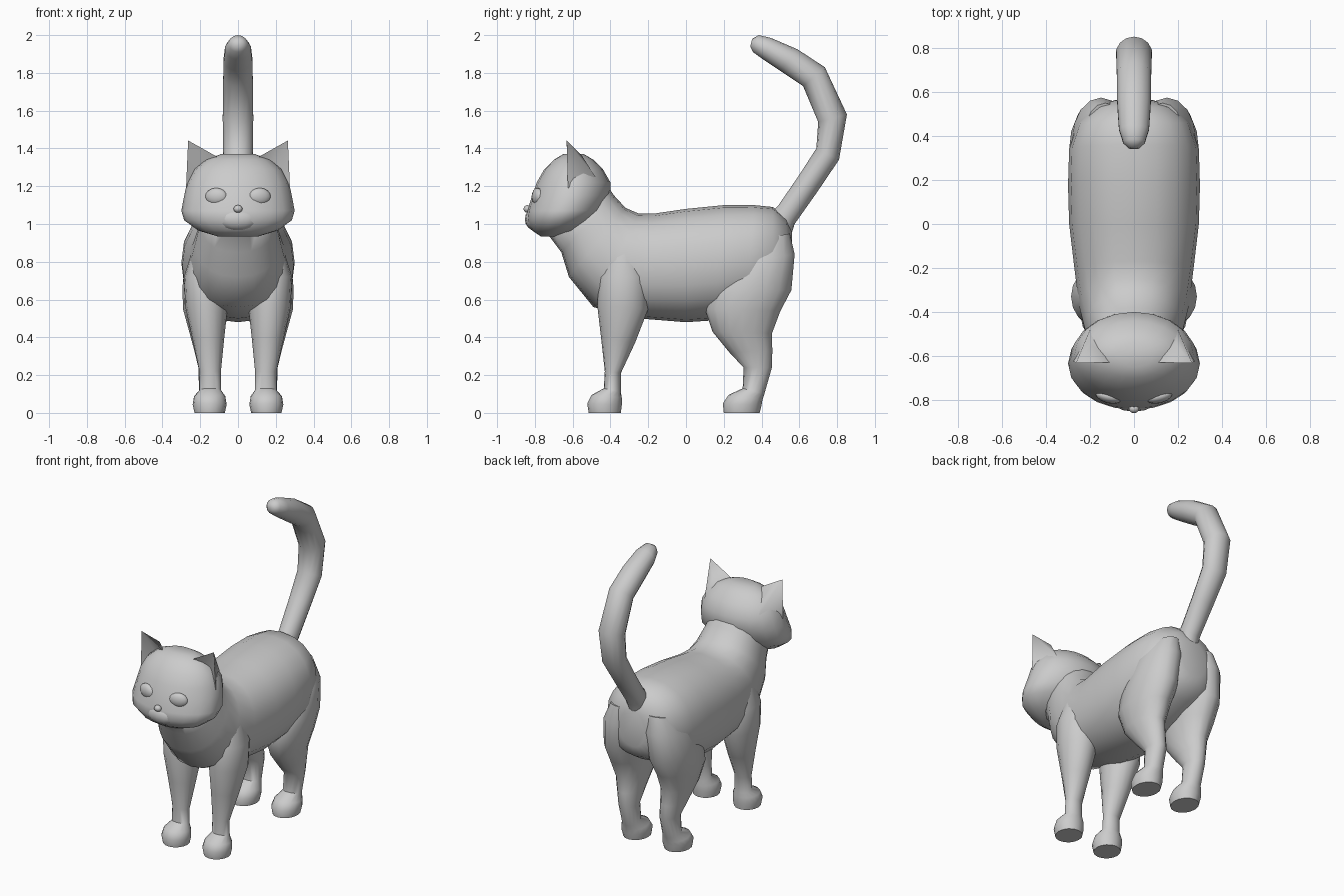
import bpy, bmesh, math
from mathutils import Vector

fur = bpy.data.materials.new("grey_fur")
fur.diffuse_color = (0.6, 0.6, 0.6, 1)


def finish(name, bm, angle=50):
    bmesh.ops.recalc_face_normals(bm, faces=bm.faces)
    me = bpy.data.meshes.new(name)
    bm.to_mesh(me)
    bm.free()
    me.materials.append(fur)
    ob = bpy.data.objects.new(name, me)
    bpy.context.collection.objects.link(ob)
    bpy.ops.object.select_all(action='DESELECT')
    ob.select_set(True)
    bpy.context.view_layer.objects.active = ob
    bpy.ops.object.shade_smooth_by_angle(angle=math.radians(angle))
    return ob


def loft(name, rings, side=1, sides=16, power=1.0, angle=50):
    """Rings are (y1, z1, y2, z2, x centre, half width)."""
    bm = bmesh.new()
    loops = []
    for y1, z1, y2, z2, xc, w in rings:
        p, q = Vector((0, y1, z1)), Vector((0, y2, z2))
        loop = []
        for i in range(sides):
            t = 2 * math.pi * i / sides
            c, s = (math.copysign(abs(f) ** power, f) for f in (math.cos(t), math.sin(t)))
            v = (p + q) / 2 + (p - q) / 2 * c
            v.x = side * (xc + w * s)
            loop.append(bm.verts.new(v))
        loops.append(loop)
    for a, b in zip(loops, loops[1:]):
        for i in range(sides):
            j = (i + 1) % sides
            bm.faces.new((a[i], a[j], b[j], b[i]))
    bm.faces.new(loops[0])
    bm.faces.new(loops[-1])
    return finish(name, bm, angle)


def ball(name, loc, size, turn=0):
    bm = bmesh.new()
    bmesh.ops.create_uvsphere(bm, u_segments=14, v_segments=8, radius=1)
    ob = finish(name, bm, 180)
    ob.location, ob.scale, ob.rotation_euler = loc, size, (0, 0, turn)
    return ob


# Torso and neck: top edge, bottom edge, width
loft("torso", [
    (-.45, 1.25, -.75, .97, 0, .17), (-.38, 1.15, -.66, .85, 0, .20),
    (-.32, 1.085, -.62, .72, 0, .225), (-.25, 1.055, -.49, .56, 0, .25),
    (-.17, 1.055, -.25, .50, 0, .27), (0, 1.08, 0, .48, 0, .295),
    (.2, 1.10, .15, .49, 0, .30), (.36, 1.10, .32, .53, 0, .295),
    (.46, 1.09, .46, .60, 0, .255), (.53, 1.03, .54, .65, 0, .18),
    (.56, .96, .565, .72, 0, .09)], sides=20, power=.9, angle=80)

# Head: front edge, back edge, width from chin to crown
head = [(.935, -.77, -.67, .11), (.965, -.815, -.55, .21), (1.02, -.845, -.48, .285),
        (1.07, -.84, -.43, .30), (1.15, -.815, -.40, .285), (1.22, -.79, -.40, .27),
        (1.29, -.75, -.44, .23), (1.34, -.70, -.49, .17), (1.37, -.65, -.54, .09)]
loft("head", [(f, z, b, z, 0, w) for z, f, b, w in head], sides=20, angle=80)
ball("muzzle", (0, -.795, 1.025), (.11, .058, .062))
ball("nose", (0, -.84, 1.08), (.024, .02, .02))

# Tail: inner edge, outer edge, width
loft("tail", [
    (.44, 1.05, .55, .92, 0, .06), (.49, 1.10, .575, 1.0, 0, .065),
    (.60, 1.26, .695, 1.17, 0, .072), (.69, 1.40, .81, 1.34, 0, .08),
    (.70, 1.54, .852, 1.58, 0, .083), (.62, 1.73, .735, 1.83, 0, .08),
    (.50, 1.81, .59, 1.925, 0, .078), (.41, 1.87, .45, 1.985, 0, .07),
    (.355, 1.91, .385, 2.0, 0, .05), (.34, 1.94, .35, 1.98, 0, .025)], sides=14, angle=80)

front_leg = [
    (-.515, 0, -.345, 0, .15, .08), (-.523, .05, -.34, .04, .15, .09),
    (-.50, .095, -.34, .08, .15, .083), (-.435, .13, -.345, .11, .147, .058),
    (-.43, .22, -.345, .21, .147, .056), (-.45, .40, -.27, .37, .157, .083),
    (-.47, .57, -.20, .55, .167, .112), (-.46, .72, -.20, .72, .178, .108),
    (-.40, .90, -.25, .90, .17, .06)]
hind_leg = [
    (.20, 0, .39, 0, .15, .08), (.195, .05, .40, .04, .15, .09),
    (.225, .095, .405, .07, .15, .083), (.30, .13, .415, .10, .148, .058),
    (.305, .24, .455, .24, .15, .06), (.23, .32, .457, .33, .158, .072),
    (.14, .43, .455, .42, .165, .092), (.10, .55, .50, .54, .17, .12),
    (.12, .66, .558, .65, .165, .13), (.20, .78, .575, .84, .15, .13),
    (.30, .90, .55, .95, .13, .09)]

for side, tag in ((1, "right"), (-1, "left")):
    loft("front_leg_" + tag, front_leg, side)
    loft("hind_leg_" + tag, hind_leg, side)
    ball("eye_" + tag, (side * .115, -.785, 1.145), (.06, .03, .046), side * .25)

    # Ear: hollow front, pointed tip
    bm = bmesh.new()
    inner, outer, back, tip, hollow, mid = [
        bm.verts.new((side * x, y, z)) for x, y, z in (
            (.10, -.63, 1.35), (.275, -.625, 1.19), (.20, -.48, 1.25),
            (.264, -.632, 1.442), (.195, -.575, 1.29), (.19, -.55, 1.36))]
    for f in ((inner, tip, mid), (inner, mid, back), (mid, tip, back), (tip, outer, back),
              (inner, hollow, tip), (hollow, outer, tip), (inner, outer, hollow),
              (inner, back, outer)):
        bm.faces.new(f)
    finish("ear_" + tag, bm, 60)
